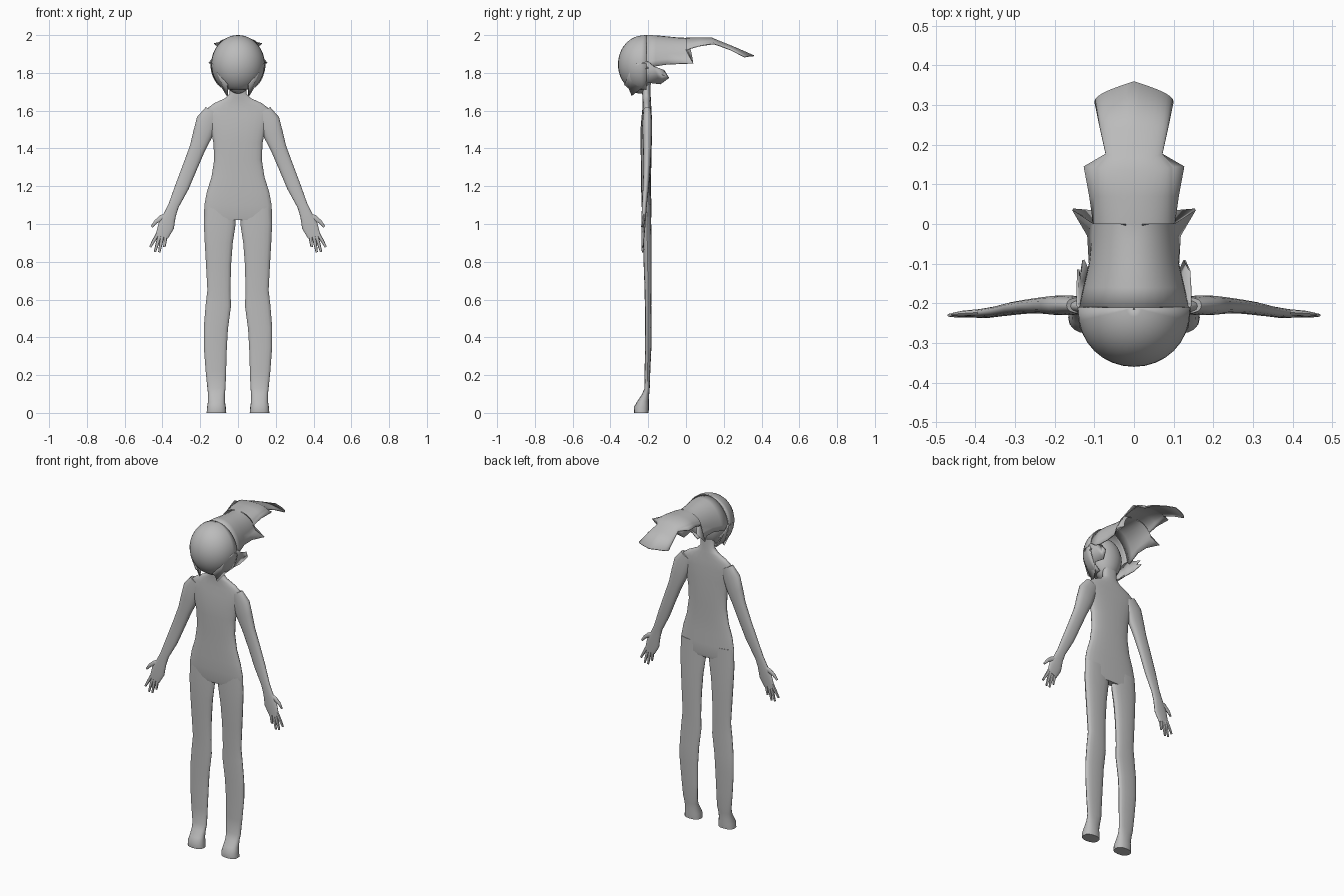
import bpy, bmesh, math
from mathutils import Vector

cube = bpy.data.objects.get("Cube")
if cube:
    bpy.data.objects.remove(cube, do_unlink=True)

grey = bpy.data.materials.new("plain_grey")
grey.use_nodes = True
grey.diffuse_color = (0.5, 0.5, 0.5, 1)
bsdf = next(n for n in grey.node_tree.nodes if n.type == 'BSDF_PRINCIPLED')
bsdf.inputs["Base Color"].default_value = (0.5, 0.5, 0.5, 1)
bsdf.inputs["Roughness"].default_value = 0.8


def finish(name, bm, thickness=0, angle=50):
    bmesh.ops.recalc_face_normals(bm, faces=bm.faces)
    mesh = bpy.data.meshes.new(name)
    bm.to_mesh(mesh)
    bm.free()
    mesh.materials.append(grey)
    obj = bpy.data.objects.new(name, mesh)
    bpy.context.collection.objects.link(obj)
    if thickness:
        mod = obj.modifiers.new("thickness", 'SOLIDIFY')
        mod.thickness = thickness
    bpy.ops.object.select_all(action='DESELECT')
    obj.select_set(True)
    bpy.context.view_layer.objects.active = obj
    bpy.ops.object.shade_smooth_by_angle(angle=math.radians(angle))
    return obj


def loft(name, stations, side=1, sides=16, power=0.85):
    """Tube through (x, y, z, half width, half depth) stations."""
    bm = bmesh.new()
    rings = []
    for i, (x, y, z, w, d) in enumerate(stations):
        a, b = stations[max(i - 1, 0)], stations[min(i + 1, len(stations) - 1)]
        t = Vector((b[0] - a[0], 0, b[2] - a[2])).normalized()
        across = Vector((-t.z, 0, t.x))
        ring = []
        for k in range(sides):
            c, s = math.cos(math.tau * k / sides), math.sin(math.tau * k / sides)
            c, s = (math.copysign(abs(v) ** power, v) for v in (c, s))
            p = Vector((x, y, z)) + across * w * c + Vector((0, d * s, 0))
            ring.append(bm.verts.new((p.x * side, p.y, p.z)))
        rings.append(ring)
    for a, b in zip(rings, rings[1:]):
        for k in range(sides):
            n = (k + 1) % sides
            bm.faces.new((a[k], a[n], b[n], b[k]))
    bm.faces.new(rings[0])
    bm.faces.new(rings[-1])
    return finish(name, bm)


# Torso and neck
loft("torso", [
    (0, -.21, 1.76, .045, .022), (0, -.21, 1.69, .045, .022),
    (0, -.208, 1.665, .07, .022), (0, -.207, 1.64, .125, .022),
    (0, -.207, 1.61, .165, .024), (0, -.208, 1.57, .165, .027),
    (0, -.211, 1.5, .145, .03), (0, -.211, 1.43, .13, .03),
    (0, -.211, 1.34, .126, .028), (0, -.211, 1.25, .14, .026),
    (0, -.211, 1.17, .165, .026), (0, -.209, 1.1, .178, .026),
    (0, -.207, 1.04, .18, .024), (0, -.207, 1.02, .172, .02)], sides=24)

# Head beneath the hair
bm = bmesh.new()
bmesh.ops.create_uvsphere(bm, u_segments=20, v_segments=14, radius=1)
for v in bm.verts:
    taper = 1 + .2 * min(v.co.z, 0)
    v.co = (v.co.x * .1 * taper, -.245 + v.co.y * .075, 1.82 + v.co.z * .13)
finish("head", bm)

# Limbs, built for each side
for side, label in ((1, "left"), (-1, "right")):
    loft(label + "_leg_and_foot", [
        (.093, -.207, 1.1, .082, .022), (.097, -.207, 1.0, .084, .023),
        (.102, -.205, .9, .074, .023), (.103, -.203, .78, .066, .021),
        (.101, -.201, .65, .061, .018), (.104, -.201, .57, .067, .017),
        (.117, -.2, .45, .064, .018), (.12, -.2, .35, .061, .017),
        (.117, -.204, .22, .054, .015), (.114, -.206, .13, .048, .014),
        (.114, -.215, .095, .044, .02), (.114, -.228, .06, .045, .031),
        (.114, -.236, .03, .05, .04), (.114, -.236, 0, .052, .038)], side)
    loft(label + "_arm", [
        (.135, -.205, 1.6, .04, .02), (.165, -.205, 1.545, .056, .025),
        (.187, -.205, 1.475, .052, .025), (.215, -.205, 1.4, .042, .022),
        (.255, -.207, 1.3, .039, .018), (.295, -.212, 1.2, .037, .016),
        (.34, -.22, 1.1, .028, .013), (.36, -.223, 1.05, .032, .012),
        (.38, -.226, .99, .043, .011), (.403, -.228, .935, .034, .008)], side)
    # Fingers and thumb
    tips = [((.421, .955), (.465, .878)), ((.413, .945), (.44, .852)),
            ((.4, .94), (.417, .85)), ((.382, .945), (.39, .878))]
    for n, ((x0, z0), (x1, z1)) in enumerate(tips):
        loft(f"{label}_finger_{n + 1}", [
            (x0, -.228, z0, .01, .007), ((x0 + x1) / 2, -.229, (z0 + z1) / 2, .009, .007),
            (x1, -.23, z1, .006, .004)], side, 8)
    loft(label + "_thumb", [
        (.368, -.222, 1.04, .02, .009), (.405, -.224, 1.032, .016, .008),
        (.435, -.226, 1.012, .01, .007), (.457, -.228, .985, .006, .004)], side, 8)

# Rounded front of the hair, open behind and below
bm = bmesh.new()
bmesh.ops.create_uvsphere(bm, u_segments=32, v_segments=24, radius=1)
gone = [f for f in bm.faces if f.calc_center_median().y > 0
        or f.calc_center_median().z < -.86]
bmesh.ops.delete(bm, geom=gone, context='FACES')
for v in bm.verts:
    v.co = (v.co.x * .142, -.21 - .15 * max(-v.co.y, 0) ** .9, 1.845 + v.co.z * .155)
finish("front_hair", bm, .006)

# Arched hair sweeping backward: y, half width, top, edge height, edge sweep
stations = [(-.215, .141, 2.0, 1.82, 0), (-.16, .128, 1.999, 1.835, 0),
            (-.1, .114, 1.993, 1.845, 0), (-.04, .118, 1.987, 1.85, .01),
            (-.01, .156, 1.986, 1.853, .045), (0, .103, 1.986, 1.92, 0),
            (.07, .113, 1.988, 1.945, 0), (.135, .127, 1.988, 1.957, .01),
            (.165, .072, 1.975, 1.945, .012), (.24, .086, 1.945, 1.92, 0),
            (.36, .1, 1.893, 1.885, -.052)]
bm = bmesh.new()
rows = []
for y, w, top, edge, sweep in stations:
    row = []
    for k in range(17):
        t = k / 8 - 1
        a = t * math.pi / 2
        # The flared tips stay narrow by spreading only the outermost points
        wide = w if abs(t) > .9 else min(w, .142 - .2 * max(0, min(y + .215, .2)))
        row.append(bm.verts.new((wide * math.sin(a), y + sweep * abs(t),
                                 edge + (top - edge) * math.cos(a))))
    rows.append(row)
for a, b in zip(rows, rows[1:]):
    for k in range(16):
        bm.faces.new((a[k], a[k + 1], b[k + 1], b[k]))
finish("swept_back_hair", bm, .006)

# Jagged locks on the sides of the head
profile = [(-.26, 1.85), (-.2, 1.86), (-.17, 1.835), (-.115, 1.815), (-.145, 1.8),
           (-.09, 1.775), (-.135, 1.742), (-.2, 1.75), (-.235, 1.72),
           (-.285, 1.68), (-.3, 1.72), (-.325, 1.74), (-.3, 1.8)]
for side, label in ((1, "left"), (-1, "right")):
    bm = bmesh.new()
    verts = []
    for y, z in profile:
        u, w = (z - 1.845) / .155, min(y + .21, 0) / .15
        verts.append(bm.verts.new((side * .14 * math.sqrt(max(.15, 1 - u * u - w * w)), y, z)))
    face = bm.faces.new(verts)
    bmesh.ops.triangulate(bm, faces=[face])
    finish(label + "_side_lock", bm, .006)
